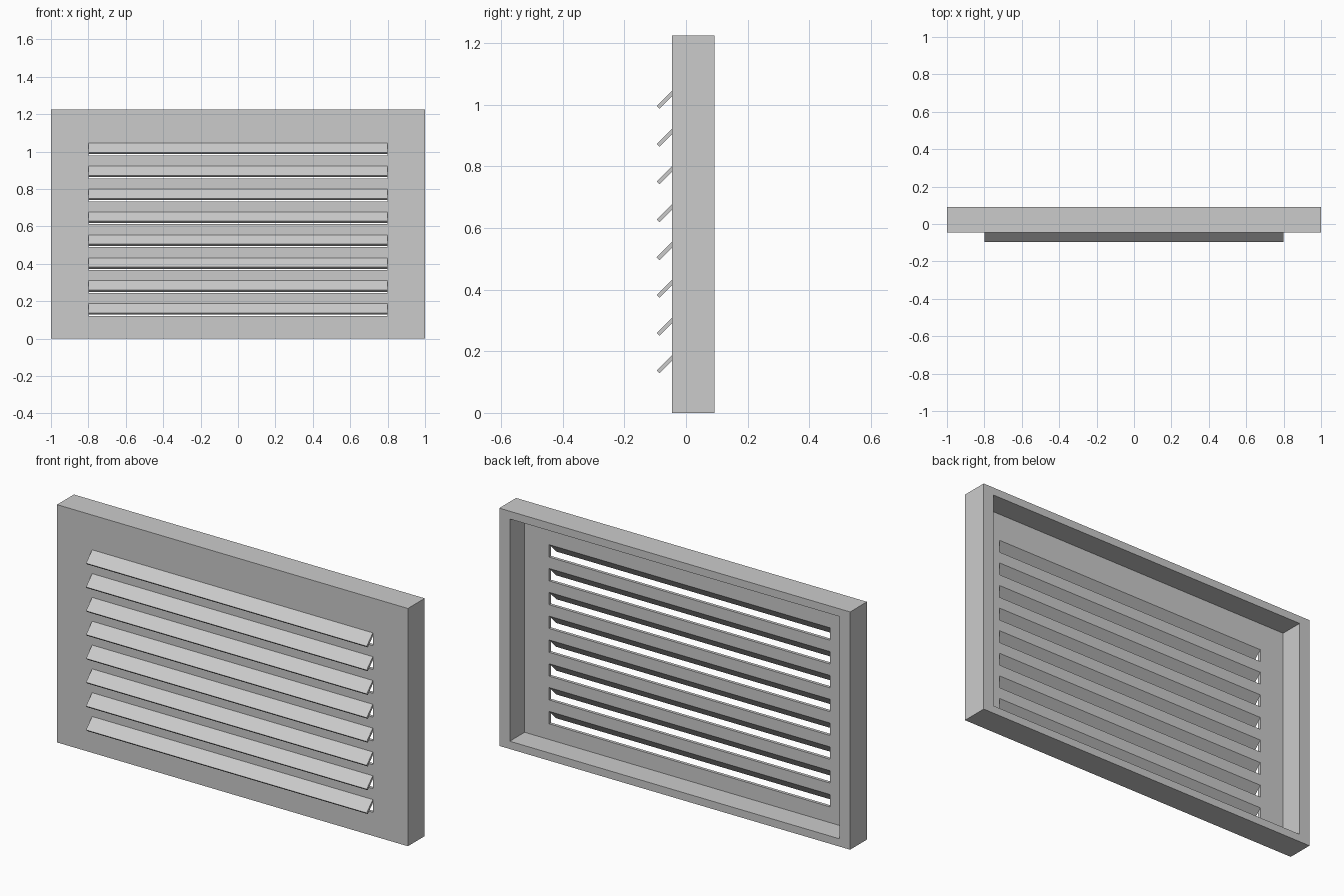
import bpy
import bmesh

cube = bpy.data.objects.get("Cube")
if cube:
    bpy.data.objects.remove(cube, do_unlink=True)

WIDTH, HEIGHT = 2.0, 1.225
FRONT, BACK = -0.045, 0.092
PLATE = 0.016            # thickness of the front sheet
SLAT_HALF = 0.8
SLOT_TOP, SLOT_HEIGHT, PITCH, COUNT = 0.187, 0.066, 0.1227, 8

grey = bpy.data.materials.new("light grey")
grey.use_nodes = True
colour = (0.6, 0.6, 0.6, 1)
grey.diffuse_color = colour
grey.node_tree.nodes["Principled BSDF"].inputs["Base Color"].default_value = colour


def prism(name, profile, half):
    """Extrude a (y, z) profile along x, from -half to +half."""
    bm = bmesh.new()
    face = bm.faces.new([bm.verts.new((-half, y, z)) for y, z in profile])
    ext = bmesh.ops.extrude_face_region(bm, geom=[face])
    verts = [v for v in ext["geom"] if isinstance(v, bmesh.types.BMVert)]
    bmesh.ops.translate(bm, verts=verts, vec=(2 * half, 0, 0))
    bmesh.ops.recalc_face_normals(bm, faces=bm.faces)
    mesh = bpy.data.meshes.new(name)
    bm.to_mesh(mesh)
    bm.free()
    mesh.materials.append(grey)
    obj = bpy.data.objects.new(name, mesh)
    bpy.context.collection.objects.link(obj)
    return obj


def box(name, half, y0, y1, z0, z1):
    return prism(name, [(y0, z0), (y1, z0), (y1, z1), (y0, z1)], half)


def cut(target, cutter):
    cutter.hide_render = True
    mod = target.modifiers.new("cut", "BOOLEAN")
    mod.operation, mod.solver, mod.object = "DIFFERENCE", "EXACT", cutter
    bpy.context.view_layer.objects.active = target
    bpy.ops.object.modifier_apply(modifier=mod.name)
    bpy.data.objects.remove(cutter, do_unlink=True)


# Shallow tray, open at the back
frame = box("frame", WIDTH / 2, FRONT, BACK, 0, HEIGHT)
cut(frame, box("recess_cutter", WIDTH / 2 - 0.06, FRONT + PLATE, BACK + 0.1,
               0.04, HEIGHT - 0.04))

# Slots through the sheet, each covered by a sloping slat
for i in range(COUNT):
    top = SLOT_TOP + i * PITCH
    cut(frame, box("slot_cutter", SLAT_HALF, FRONT - 0.1, FRONT + PLATE + 0.02,
                   top - SLOT_HEIGHT, top))
    reach, thick = 0.05, 0.009
    prism(f"slat_{i + 1}", [
        (FRONT, top),
        (FRONT - reach, top - reach),
        (FRONT - reach + thick, top - reach - thick),
        (FRONT + PLATE, top - 2 * thick + PLATE),
        (FRONT + PLATE, top),
    ], SLAT_HALF)
